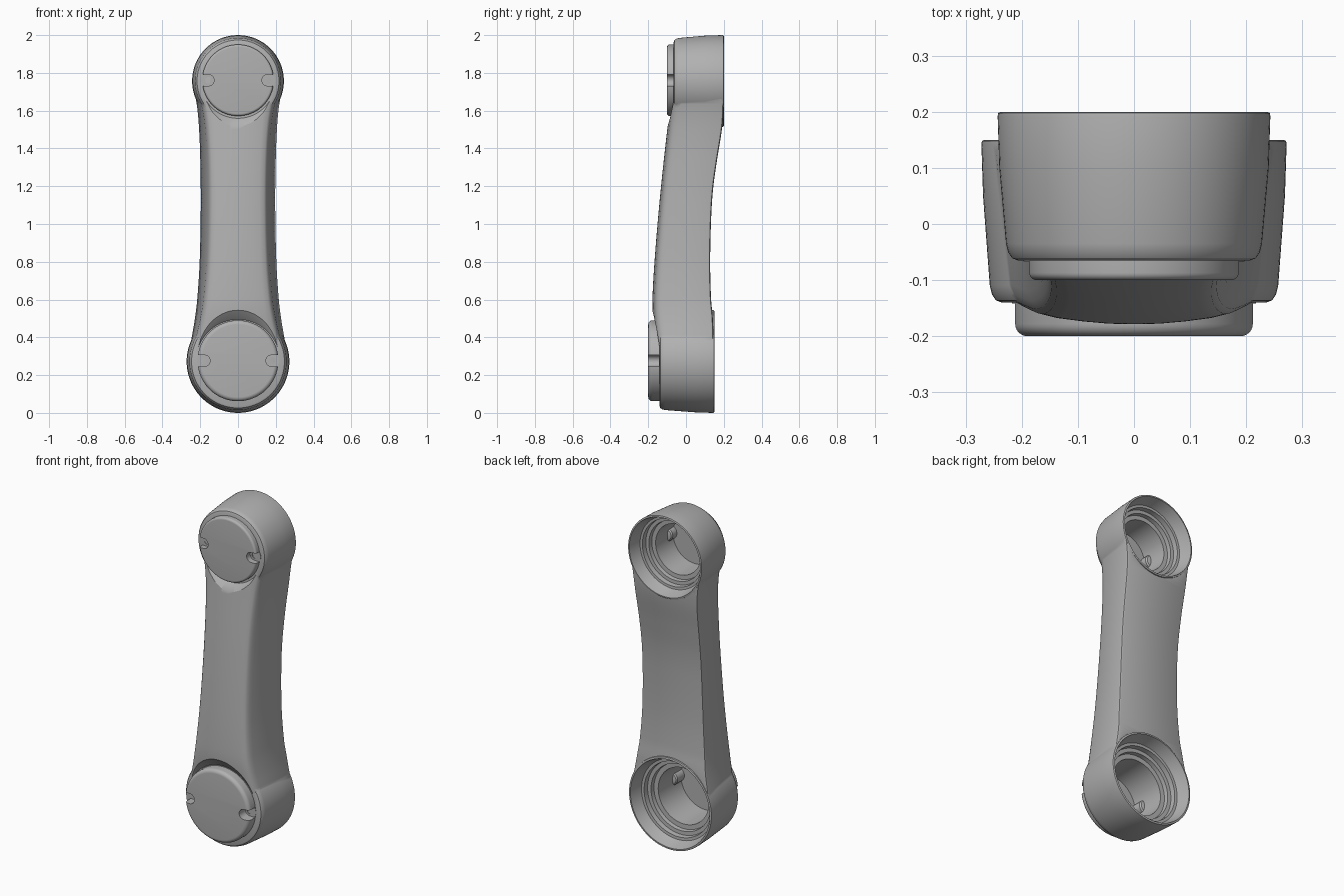
import bpy, bmesh, math
from mathutils import Vector

cube = bpy.data.objects.get("Cube")
if cube:
    bpy.data.objects.remove(cube, do_unlink=True)

grey = bpy.data.materials.new("satin_grey")
grey.use_nodes = True
colour = (0.44, 0.44, 0.44, 1)
grey.diffuse_color = colour
grey.node_tree.nodes["Principled BSDF"].inputs["Base Color"].default_value = colour

SEGMENTS = 96


def skin(name, rings):
    """Closed solid through a list of equally long point rings."""
    bm = bmesh.new()
    loops = [[bm.verts.new(p) for p in ring] for ring in rings]
    n = len(loops[0])
    for a, b in zip(loops, loops[1:]):
        for i in range(n):
            j = (i + 1) % n
            bm.faces.new((a[i], a[j], b[j], b[i]))
    bm.faces.new(loops[0])
    bm.faces.new(loops[-1])
    bmesh.ops.recalc_face_normals(bm, faces=bm.faces)
    mesh = bpy.data.meshes.new(name)
    bm.to_mesh(mesh)
    bm.free()
    mesh.materials.append(grey)
    obj = bpy.data.objects.new(name, mesh)
    bpy.context.collection.objects.link(obj)
    return obj


def lathe(name, profile, cz, cx=0, n=SEGMENTS):
    """Solid of (radius, y) points turned about an axis along y."""
    turns = [2 * math.pi * i / n for i in range(n)]
    return skin(name, [[(cx + r * math.cos(t), y, cz + r * math.sin(t)) for t in turns]
                       for r, y in profile])


def boolean(target, tool, operation, keep=False):
    mod = target.modifiers.new("cut", "BOOLEAN")
    mod.operation, mod.object, mod.solver = operation, tool, "EXACT"
    bpy.context.view_layer.objects.active = target
    bpy.ops.object.modifier_apply(modifier=mod.name)
    if not keep:
        bpy.data.objects.remove(tool, do_unlink=True)


def curve(points, z):
    """Smooth value at height z through (z, value) points."""
    last = len(points) - 1

    def slope(i):
        a, b = points[max(i - 1, 0)], points[min(i + 1, last)]
        return (b[1] - a[1]) / (b[0] - a[0])
    k = max(i for i in range(last) if i == 0 or points[i][0] <= z)
    (z0, v0), (z1, v1) = points[k], points[k + 1]
    h = z1 - z0
    t = (z - z0) / h
    return ((1 + 2 * t) * (1 - t) ** 2 * v0 + t * (1 - t) ** 2 * h * slope(k)
            + t * t * (3 - 2 * t) * v1 + t * t * (t - 1) * h * slope(k + 1))


# Arm: a waisted, crowned section swept between the two hubs
WIDTH = [(.3, .262), (.4, .245), (.5, .228), (.6, .216), (.8, .203), (1.1, .197),
         (1.35, .2), (1.5, .206), (1.6, .214), (1.68, .226), (1.75, .235)]
FRONT = [(.3, -.155), (.5, -.176), (.6, -.178), (.85, -.163), (1.2, -.132),
         (1.6, -.088), (1.75, -.07)]
BACK = [(.3, .148), (.5, .142), (.6, .133), (.8, .128), (1.05, .134), (1.2, .145),
        (1.35, .166), (1.5, .19), (1.6, .198), (1.75, .198)]
RATIO = [(.3, .92), (.6, .82), (1.1, .78), (1.5, .81), (1.75, .92)]


def section(z):
    w, yf, yb = curve(WIDTH, z), curve(FRONT, z), curve(BACK, z)
    f = w * curve(RATIO, z)
    half = [(w - .012, yb), (w - .003, yb - .004), (w, yb - .014),
            (f + .006, yf + .06), (f, yf + .042), (f * .96, yf + .027),
            (f * .9, yf + .018), (f * .75, yf + .011), (f * .5, yf + .005), (f * .25, yf + .001)]
    return ([(x, y, z) for x, y in half] + [(0, yf, z)]
            + [(-x, y, z) for x, y in reversed(half)])


STEPS = 64
body = skin("link_body", [section(.3 + 1.45 * i / STEPS) for i in range(STEPS + 1)])

# Hub data: centre height, radius, back, front, cap radius, cap front, cap rounding
HUBS = {
    "lower": (.272, .272, .15, -.14, .214, -.2, .022),
    "upper": (1.757, .243, .2, -.065, .189, -.1, .013),
}

# Clearance round each cap, cut before the hubs are joined on
for cz, R, yb, yf, rc, yc, e in HUBS.values():
    boolean(body, lathe("clearance", [(rc + .006, yf + .003), (rc + .012, yf - .004),
                                      (rc + .08, yf - .055), (rc + .12, yf - .2)], cz),
            "DIFFERENCE")

for cz, R, yb, yf, rc, yc, e in HUBS.values():
    boolean(body, lathe("hub", [(R - .006, yb), (R - .001, yb - .002), (R, yb - .008),
                                (R - .003, yb - .1), (R - .015, yf + .03),
                                (R - .019, yf + .014), (R - .026, yf + .004),
                                (R - .036, yf)], cz), "UNION")

caps = []
for name, (cz, R, yb, yf, rc, yc, e) in HUBS.items():
    floor = yc + .018
    # Stepped cup opening to the back
    cup = lathe("cup", [(R * .965, yb + .01), (R * .955, yb - .005), (R * .87, yb - .07),
                        (R * .81, yb - .071), (R * .8, yb - .1), (R * .72, yb - .101),
                        (R * .71, yb - .125), (R * .61, yb - .126), (R * .59, floor)], cz)
    boolean(body, cup, "DIFFERENCE", keep=True)

    # Rounded cap
    rim = [(rc - e + e * math.cos(a), yc + e - e * math.sin(a))
           for a in [math.pi / 12 * i for i in range(7)]]
    cap = lathe(name + "_cap", [(rc, yf + .012)] + rim, cz + .004)
    boolean(cap, cup, "DIFFERENCE")
    caps.append(cap)

    # Screw bosses behind U-shaped notches in the rim
    xs = rc * .83
    for side in (-1, 1):
        cx, mid = side * xs, cz + .004
        boolean(cap, lathe("boss", [(.04, yc + .01), (.04, yf + .022), (.034, yf + .03),
                                    (.02, yf + .034)], mid, cx, 32), "UNION")
        outline = [(xs + .03 * math.cos(a), .03 * math.sin(a))
                   for a in [math.pi / 2 + math.pi * i / 16 for i in range(17)]]
        outline += [(xs + .1, -.03), (xs + .1, .03)]
        notch = skin("notch", [[(side * x, y, mid + z) for x, z in outline]
                               for y in (yc - .02, yf - .002)])
        boolean(cap, notch, "DIFFERENCE")
        boolean(cap, lathe("counterbore", [(.018, yc - .02), (.018, yf + .004)], mid, cx, 24),
                "DIFFERENCE")
        boolean(cap, lathe("screw_hole", [(.008, yc - .02), (.008, yf + .06)], mid, cx, 16),
                "DIFFERENCE")

# Smooth shading with crisp edges
for obj in [body] + caps:
    bpy.ops.object.select_all(action="DESELECT")
    obj.select_set(True)
    bpy.context.view_layer.objects.active = obj
    bpy.ops.object.shade_smooth_by_angle(angle=math.radians(32))
